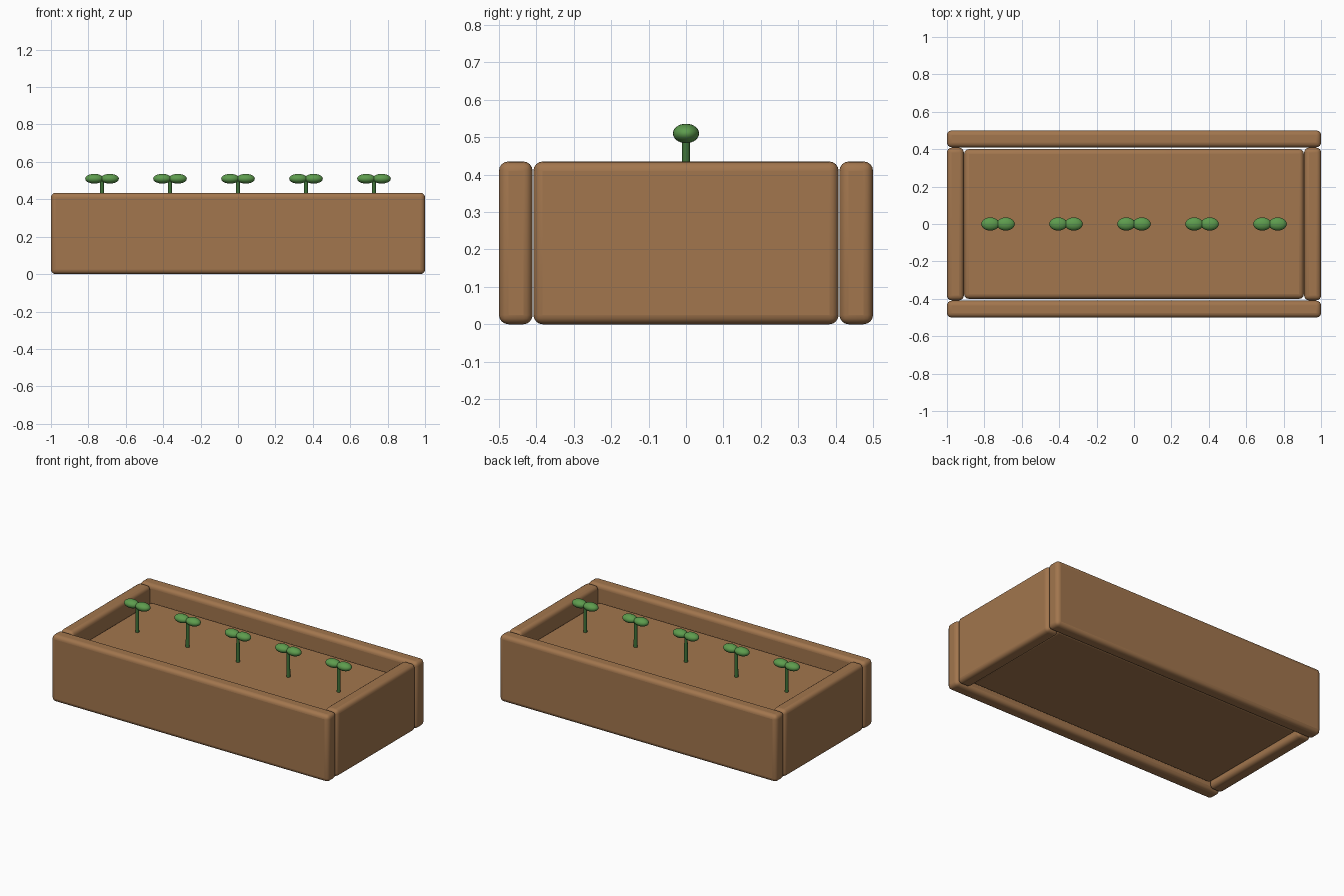
import bpy, math

if "Cube" in bpy.data.objects:
    bpy.data.objects.remove(bpy.data.objects["Cube"])


def material(name, rgb):
    m = bpy.data.materials.new(name)
    m.diffuse_color = (*rgb, 1)
    m.use_nodes = True
    m.node_tree.nodes["Principled BSDF"].inputs["Base Color"].default_value = m.diffuse_color
    return m


WOOD = material("brown wood", (0.36, 0.18, 0.075))
LEAF = material("leaf green", (0.11, 0.33, 0.075))
STEM = material("stem green", (0.05, 0.17, 0.04))


def finish(obj, name, mat):
    obj.name = name
    obj.data.materials.append(mat)
    bpy.ops.object.shade_smooth_by_angle(angle=math.radians(40))
    return obj


def board(name, size, centre):
    """Rounded box."""
    bpy.ops.mesh.primitive_cube_add(size=1, location=centre)
    o = bpy.context.object
    o.scale = size
    bpy.ops.object.transform_apply(location=False, rotation=False, scale=True)
    b = o.modifiers.new("round", 'BEVEL')
    b.width, b.segments = 0.025, 4
    return finish(o, name, WOOD)


# planter walls
H, T = 0.435, 0.09
for s, side in ((-1, "front"), (1, "back")):
    board(side + "_plank", (2, T, H), (0, s * 0.455, H / 2))
for s, side in ((-1, "left"), (1, "right")):
    board(side + "_plank", (T, 0.816, H), (s * 0.955, 0, H / 2))

# soil block, slightly recessed above and below
board("soil", (1.816, 0.80, 0.305), (0, 0, 0.1825))

# row of seedlings
for i in range(5):
    x = (i - 2) * 0.3635
    bpy.ops.mesh.primitive_cone_add(vertices=16, radius1=0.012, radius2=0.01,
                                    depth=0.18, location=(x, 0, 0.415))
    finish(bpy.context.object, f"stem_{i + 1}", STEM)
    for s, side in ((-1, "left"), (1, "right")):
        bpy.ops.mesh.primitive_uv_sphere_add(segments=24, ring_count=14, radius=1,
                                             location=(x + s * 0.041, 0, 0.51))
        o = bpy.context.object
        o.scale = (0.049, 0.035, 0.026)
        finish(o, f"{side}_leaf_{i + 1}", LEAF)
